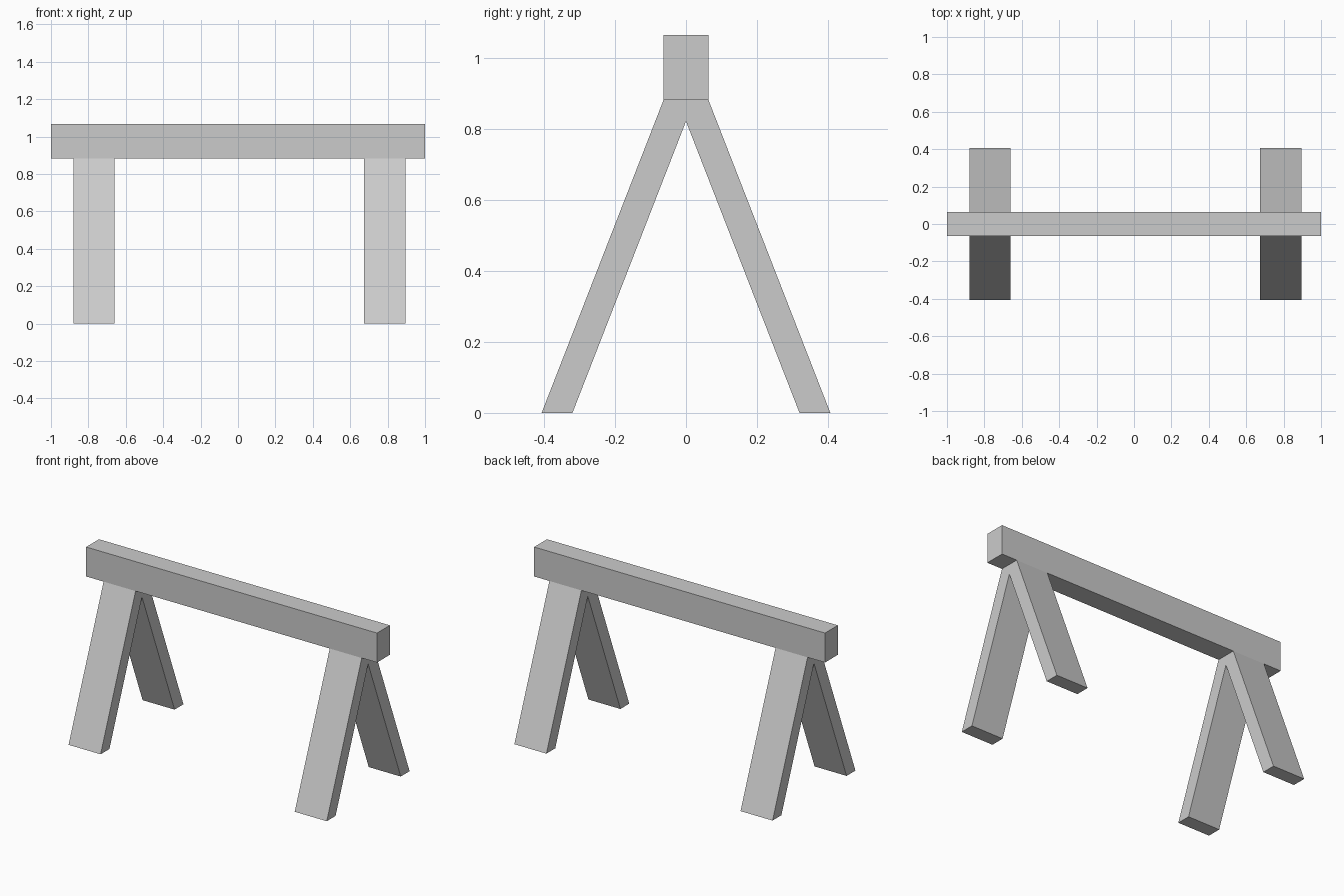
import bpy, bmesh

if "Cube" in bpy.data.objects:
    bpy.data.objects.remove(bpy.data.objects["Cube"])


def extrude_profile(name, profile, x0, x1):
    """Extrude a closed (y, z) outline along x."""
    bm = bmesh.new()
    face = bm.faces.new([bm.verts.new((x0, y, z)) for y, z in profile])
    ext = bmesh.ops.extrude_face_region(bm, geom=[face])["geom"]
    moved = [g for g in ext if isinstance(g, bmesh.types.BMVert)]
    bmesh.ops.translate(bm, verts=moved, vec=(x1 - x0, 0, 0))
    bmesh.ops.recalc_face_normals(bm, faces=bm.faces)
    mesh = bpy.data.meshes.new(name)
    bm.to_mesh(mesh)
    bm.free()
    obj = bpy.data.objects.new(name, mesh)
    bpy.context.collection.objects.link(obj)
    return obj


HALF_W, JOINT, TOP = 0.063, 0.883, 1.066

# Top beam
extrude_profile("top_beam", [(-HALF_W, JOINT), (HALF_W, JOINT),
                             (HALF_W, TOP), (-HALF_W, TOP)], -1.0, 1.0)

# Splayed leg pairs joined under the beam
half = [(0.32, 0), (0.407, 0), (HALF_W, JOINT)]
a_frame = [(0, 0.822)] + half + [(-y, z) for y, z in reversed(half)]
extrude_profile("left_leg_pair", a_frame, -0.88, -0.66)
extrude_profile("right_leg_pair", a_frame, 0.675, 0.895)
